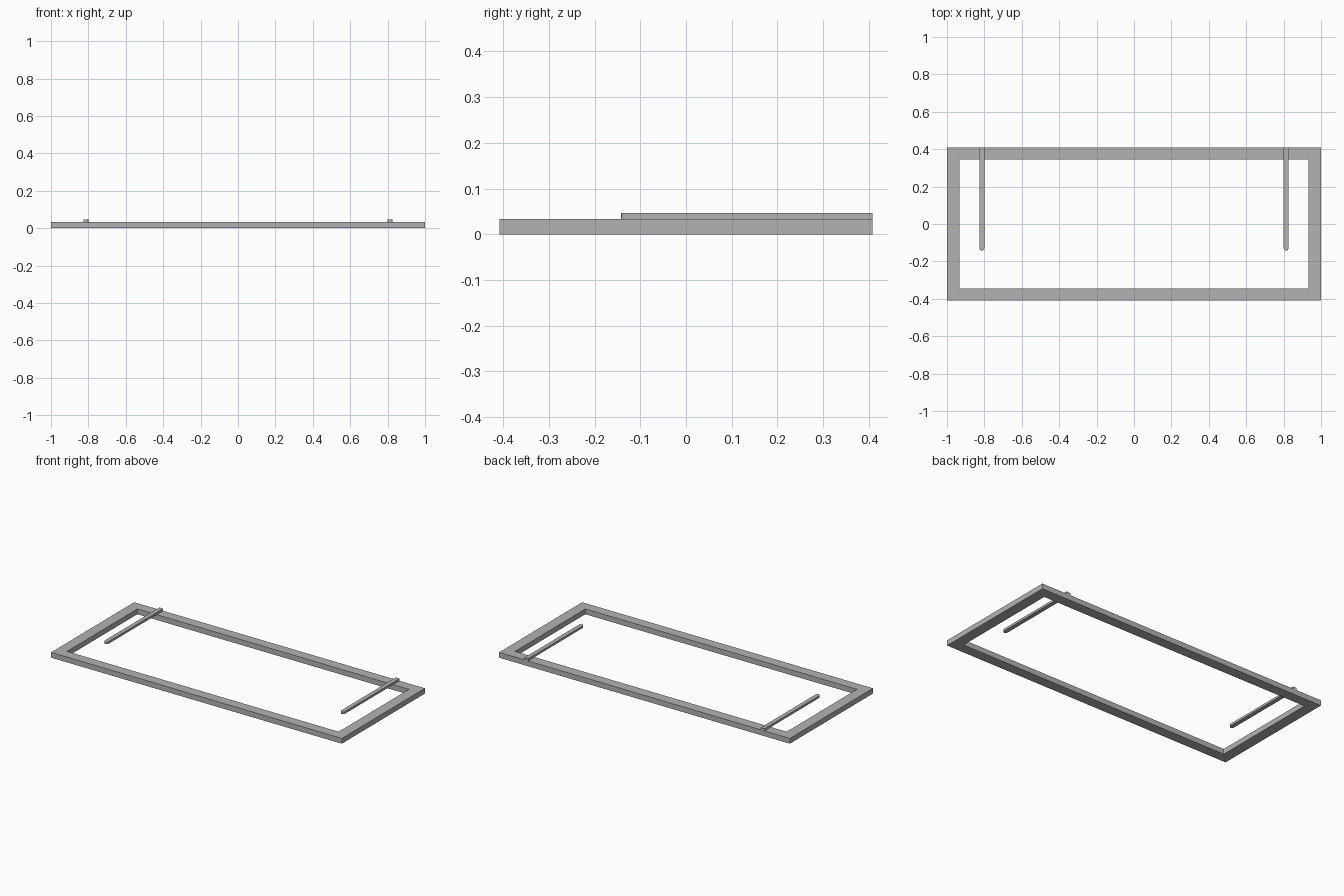
import bpy
import bmesh
from math import cos, sin, pi

cube = bpy.data.objects.get("Cube")
if cube:
    bpy.data.objects.remove(cube, do_unlink=True)

HALF_X, HALF_Y = 1.0, 0.408
INNER_X, INNER_Y = 0.934, 0.345
FRAME_TOP, ARM_TOP = 0.033, 0.047
ARM_X, ARM_R, ARM_TIP = 0.813, 0.013, -0.142

grey = bpy.data.materials.new("plain_grey")
grey.use_nodes = True
colour = (0.45, 0.45, 0.45, 1)
grey.diffuse_color = colour
grey.node_tree.nodes["Principled BSDF"].inputs["Base Color"].default_value = colour


def finish(name, bm):
    bmesh.ops.recalc_face_normals(bm, faces=bm.faces)
    mesh = bpy.data.meshes.new(name)
    bm.to_mesh(mesh)
    bm.free()
    mesh.materials.append(grey)
    obj = bpy.data.objects.new(name, mesh)
    bpy.context.collection.objects.link(obj)
    return obj


def extrude_up(bm, height):
    result = bmesh.ops.extrude_face_region(bm, geom=bm.faces[:])
    verts = [g for g in result["geom"] if isinstance(g, bmesh.types.BMVert)]
    bmesh.ops.translate(bm, verts=verts, vec=(0, 0, height))


# Rectangular frame: a mitred ring raised to its thickness
corners = [(-1, -1), (1, -1), (1, 1), (-1, 1)]
bm = bmesh.new()
outer = [bm.verts.new((x * HALF_X, y * HALF_Y, 0)) for x, y in corners]
inner = [bm.verts.new((x * INNER_X, y * INNER_Y, 0)) for x, y in corners]
for i in range(4):
    j = (i + 1) % 4
    bm.faces.new((outer[i], outer[j], inner[j], inner[i]))
extrude_up(bm, FRAME_TOP)
finish("frame", bm)

# Two slim arms resting on the back rail, with rounded free ends
STEPS = 8
for name, side in (("left_arm", 1), ("right_arm", -1)):
    cx = side * ARM_X
    outline = [(cx + ARM_R, HALF_Y), (cx - ARM_R, HALF_Y)]
    for i in range(STEPS + 1):
        a = pi + pi * i / STEPS
        outline.append((cx + ARM_R * cos(a), ARM_TIP + ARM_R + ARM_R * sin(a)))
    bm = bmesh.new()
    bm.faces.new([bm.verts.new((x, y, FRAME_TOP)) for x, y in outline])
    extrude_up(bm, ARM_TOP - FRAME_TOP)
    finish(name, bm)
